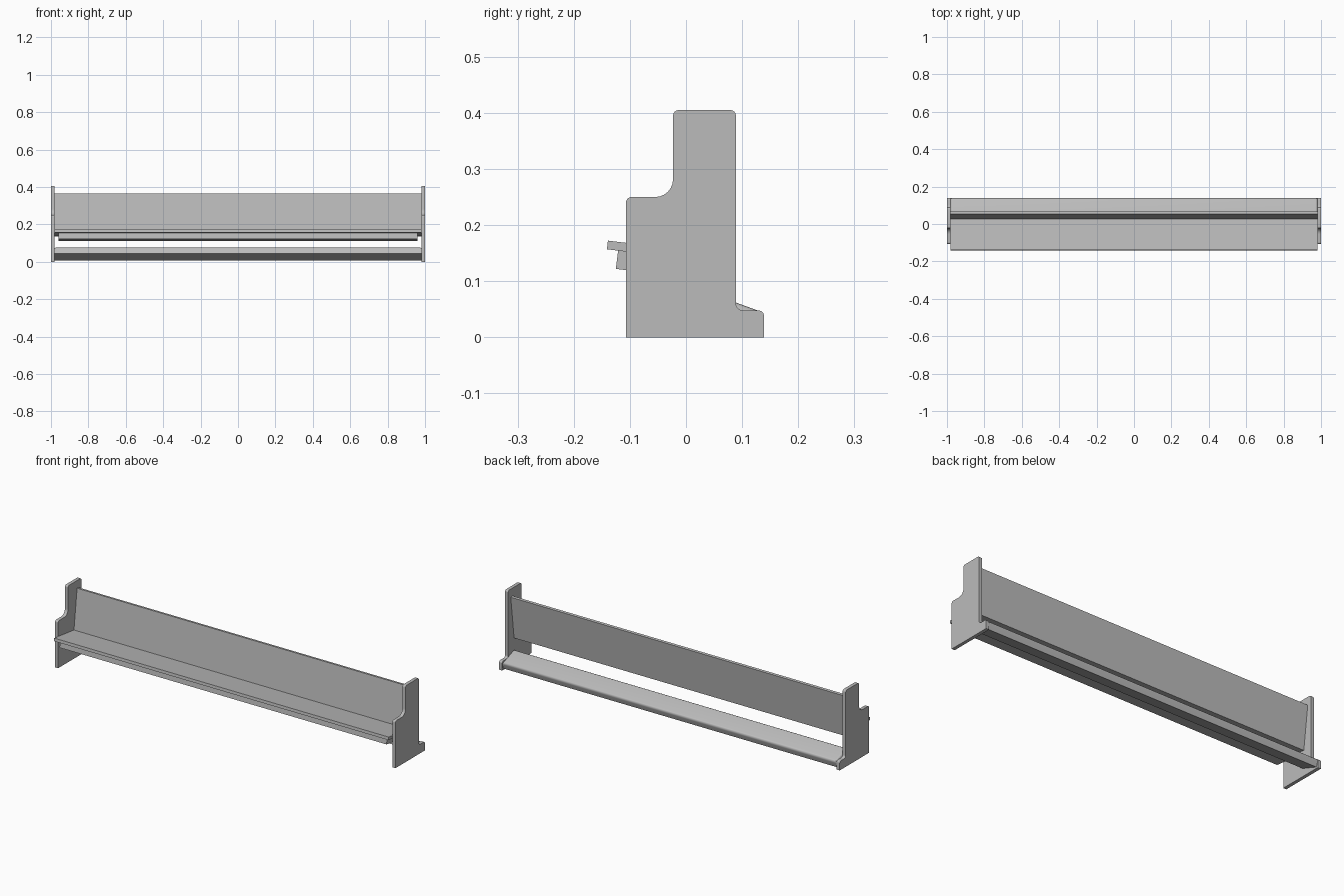
import bpy
import bmesh
from math import radians, sin, cos
from mathutils import Vector

cube = bpy.data.objects.get("Cube")
if cube:
    bpy.data.objects.remove(cube, do_unlink=True)

mat = bpy.data.materials.new("plain grey")
mat.use_nodes = True
GREY = (0.5, 0.5, 0.5, 1)
mat.diffuse_color = GREY
mat.node_tree.nodes["Principled BSDF"].inputs["Base Color"].default_value = GREY


def rounded(corners, steps=6):
    """Outline in (y, z) with each corner (y, z, radius) turned into an arc."""
    pts = []
    for i, (y, z, r) in enumerate(corners):
        p = Vector((y, z))
        if r == 0:
            pts.append(p)
            continue
        a = (Vector(corners[i - 1][:2]) - p).normalized()
        b = (Vector(corners[(i + 1) % len(corners)][:2]) - p).normalized()
        centre = p + (a + b) * r
        for k in range(steps + 1):
            t = radians(90 * k / steps)
            pts.append(centre - b * r * cos(t) - a * r * sin(t))
    return pts


def extrude(name, outline, x0, x1, round_top=0):
    """Extrude a (y, z) outline along x, optionally rounding the top face's edges."""
    bm = bmesh.new()
    face = bm.faces.new([bm.verts.new((x0, p[0], p[1])) for p in outline])
    ext = bmesh.ops.extrude_face_region(bm, geom=[face])
    moved = [v for v in ext["geom"] if isinstance(v, bmesh.types.BMVert)]
    bmesh.ops.translate(bm, vec=(x1 - x0, 0, 0), verts=moved)
    bmesh.ops.recalc_face_normals(bm, faces=bm.faces)
    if round_top:
        top = max(bm.faces, key=lambda f: f.normal.z)
        bmesh.ops.bevel(bm, geom=list(top.edges), offset=round_top,
                        segments=5, profile=0.5, affect='EDGES')
    mesh = bpy.data.meshes.new(name)
    bm.to_mesh(mesh)
    bm.free()
    mesh.materials.append(mat)
    obj = bpy.data.objects.new(name, mesh)
    bpy.context.collection.objects.link(obj)
    bpy.ops.object.select_all(action='DESELECT')
    obj.select_set(True)
    bpy.context.view_layer.objects.active = obj
    bpy.ops.object.shade_smooth_by_angle(angle=radians(30))
    return obj


def plank(y, z, depth, height, tilt):
    """Rectangle from its lower front corner, tilted down towards the rear."""
    t = radians(tilt)
    along = Vector((cos(t), -sin(t))) * depth
    up = Vector((sin(t), cos(t))) * height
    p = Vector((y, z))
    return [p, p + along, p + along + up, p + up]


# Shaped end panels
END = rounded([
    (-0.107, 0, 0), (0.139, 0, 0), (0.139, 0.048, 0.01), (0.089, 0.048, 0.012),
    (0.089, 0.405, 0.01), (-0.023, 0.405, 0.01), (-0.023, 0.25, 0.032),
    (-0.107, 0.25, 0.01)])
INNER = 0.982
extrude("left_end_panel", END, INNER, 1)
extrude("right_end_panel", END, -1, -INNER)

# Seat, backrest and the support beam under the seat
extrude("seat", plank(-0.141, 0.157, 0.168, 0.0155, 7), -INNER, INNER)
extrude("backrest", plank(0.025, 0.1365, 0.0145, 0.229, 7), -INNER, INNER)
extrude("seat_support", plank(-0.125, 0.122, 0.09, 0.034, 7), -0.96, 0.96)

# Padded kneeler behind the bench
extrude("kneeler", plank(0.03, 0.043, 0.105, 0.038, 20), -INNER, INNER, round_top=0.012)
